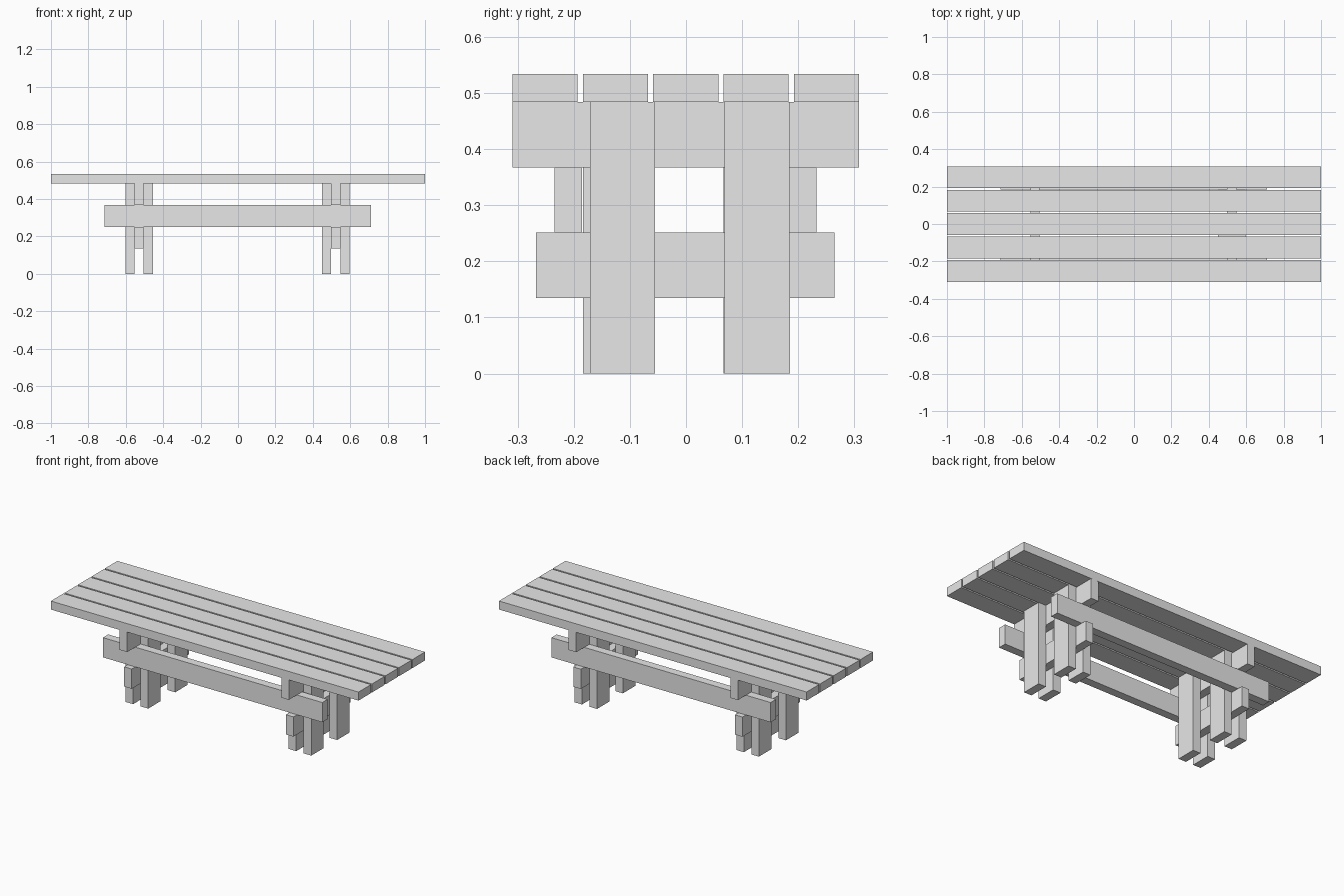
import bpy
import bmesh
from mathutils import Matrix, Vector

cube = bpy.data.objects.get("Cube")
if cube:
    bpy.data.objects.remove(cube, do_unlink=True)

# Single plain grey finish
grey = bpy.data.materials.new("plain_grey")
grey.use_nodes = True
grey.diffuse_color = (0.8, 0.8, 0.8, 1)
grey.node_tree.nodes["Principled BSDF"].inputs["Base Color"].default_value = (0.8, 0.8, 0.8, 1)


def board(name, xs, ys, zs):
    """Rectangular timber spanning the given (min, max) ranges."""
    lo, hi = (Vector(p) for p in zip(xs, ys, zs))
    bm = bmesh.new()
    bmesh.ops.create_cube(bm, size=1, matrix=Matrix.Diagonal((*(hi - lo), 1)))
    mesh = bpy.data.meshes.new(name)
    bm.to_mesh(mesh)
    bm.free()
    mesh.materials.append(grey)
    obj = bpy.data.objects.new(name, mesh)
    obj.location = (lo + hi) / 2
    bpy.context.collection.objects.link(obj)


WIDE = 0.116     # board width
THICK = 0.049    # board thickness
TOP = 0.484      # underside of the table top

# Five top planks
for i in range(5):
    y = -0.309 + i * 0.1253
    board(f"top_plank_{i + 1}", (-1, 1), (y, y + WIDE), (TOP, TOP + 0.05))

# Long side rails
for side, y in (("front", -0.234), ("back", 0.184)):
    board(f"{side}_rail", (-0.714, 0.712), (y, y + THICK), (0.251, 0.367))

# Trestles: two crossbars sandwiched between paired legs
for side, x, front_y, back_y in (("right", -0.553, -0.184, 0.067),
                                 ("left", 0.498, -0.171, 0.069)):
    bar = (x, x + THICK)
    board(f"{side}_upper_crossbar", bar, (-0.309, 0.308), (0.367, TOP))
    board(f"{side}_lower_crossbar", bar, (-0.267, 0.265), (0.135, 0.251))
    for end, y in (("front", front_y), ("back", back_y)):
        for n, leg_x in enumerate((x - THICK, x + THICK)):
            board(f"{side}_{end}_leg_{n + 1}", (leg_x, leg_x + THICK),
                  (y, y + WIDE), (0, TOP))
